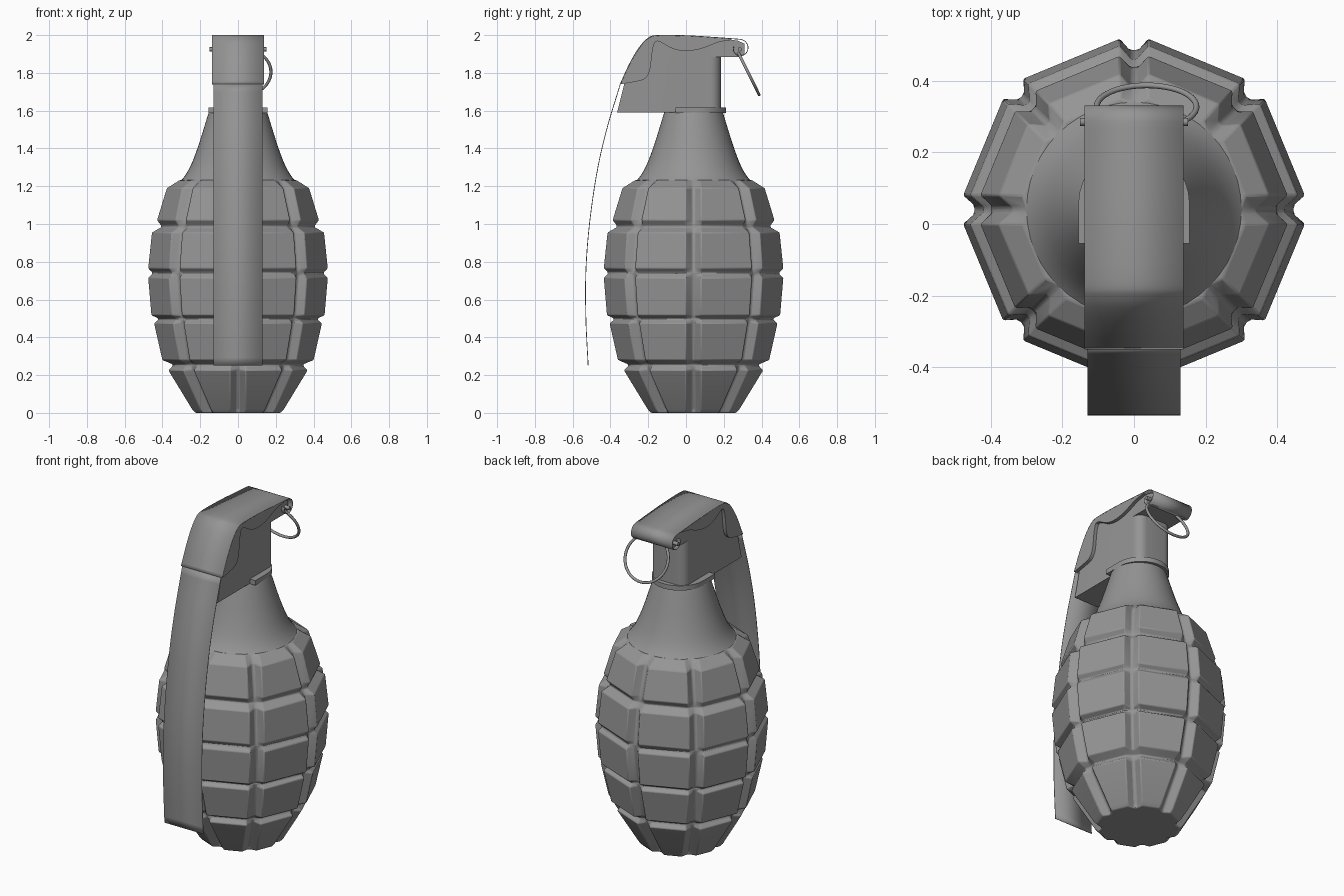
import bpy, bmesh, math
from mathutils import Vector

cube = bpy.data.objects.get("Cube")
if cube:
    bpy.data.objects.remove(cube, do_unlink=True)

metal = bpy.data.materials.new("gunmetal_grey")
metal.use_nodes = True
GREY = (0.3, 0.3, 0.3, 1)
metal.diffuse_color = GREY
metal.node_tree.nodes["Principled BSDF"].inputs["Base Color"].default_value = GREY
AXIS_Y = 0.04   # body axis


def finish(name, bm, angle=30, bevel=0.0, segments=2):
    bmesh.ops.recalc_face_normals(bm, faces=bm.faces)
    mesh = bpy.data.meshes.new(name)
    bm.to_mesh(mesh)
    bm.free()
    mesh.materials.append(metal)
    obj = bpy.data.objects.new(name, mesh)
    bpy.context.collection.objects.link(obj)
    if bevel:
        mod = obj.modifiers.new("Bevel", "BEVEL")
        mod.width, mod.segments = bevel, segments
        mod.limit_method, mod.angle_limit = "ANGLE", math.radians(25)
    bpy.ops.object.select_all(action="DESELECT")
    obj.select_set(True)
    bpy.context.view_layer.objects.active = obj
    bpy.ops.object.shade_smooth_by_angle(angle=math.radians(angle))
    return obj


def loft(name, rings, **kw):
    """Bridge closed rings of equal length and cap both ends."""
    bm = bmesh.new()
    loops = [[bm.verts.new(p) for p in ring] for ring in rings]
    n = len(loops[0])
    for a, b in zip(loops, loops[1:]):
        for i in range(n):
            j = (i + 1) % n
            bm.faces.new((a[i], a[j], b[j], b[i]))
    bm.faces.new(loops[0])
    bm.faces.new(loops[-1])
    return finish(name, bm, **kw)


def side_prism(name, outline, x0, x1, **kw):
    """Extrude a (y, z) outline across x."""
    return loft(name, [[(x, y, z) for y, z in outline] for x in (x0, x1)], **kw)


def smooth_path(points, steps=6):
    """Catmull-Rom curve through 2D points."""
    p = [Vector(q) for q in points]
    p = [2 * p[0] - p[1]] + p + [2 * p[-1] - p[-2]]
    out = []
    for a, b, c, d in zip(p, p[1:], p[2:], p[3:]):
        for i in range(steps):
            t = i / steps
            out.append(0.5 * (2 * b + (c - a) * t + (2 * a - 5 * b + 4 * c - d) * t * t
                              + (3 * b - a - 3 * c + d) * t ** 3))
    return [tuple(v) for v in out] + [tuple(p[-2])]


# Segmented body: eight sided rings notched at every corner
def body_ring(z, r, depth):
    pts = []
    for k in range(8):
        a = k * math.pi / 4
        c, s = math.cos(a), math.sin(a)
        for u, v in ((r, -0.04), (r - depth, -0.007), (r - depth, 0.007), (r, 0.04)):
            pts.append((u * c - v * s, u * s + v * c + AXIS_Y, z))
    return pts


ROWS = [(0.02, 0.245, 0.225, 0.370), (0.28, 0.402, 0.475, 0.446),
        (0.517, 0.460, 0.715, 0.477), (0.765, 0.477, 0.955, 0.457),
        (1.02, 0.430, 1.19, 0.378)]
rings = [body_ring(0, 0.225, 0.02)]
for i, (z0, r0, z1, r1) in enumerate(ROWS):
    rings += [body_ring(z0, r0, 0.038), body_ring(z1, r1, 0.038)]
    if i < len(ROWS) - 1:
        nz, nr = ROWS[i + 1][:2]
        mid, low = (z1 + nz) / 2, min(r1, nr) - 0.022
        for dz in (-0.005, 0.005):
            rings.append(body_ring(mid + dz, low, 0.01))
rings.append(body_ring(1.232, 0.31, 0.01))
loft("segmented_body", rings, bevel=0.008)

# Tapered round neck
neck = smooth_path([(0.33, 1.2), (0.285, 1.25), (0.25, 1.31), (0.215, 1.4),
                    (0.183, 1.5), (0.157, 1.585), (0.15, 1.6)], 3)
TURN = [2 * math.pi * i / 48 for i in range(48)]
loft("neck", [[(r * math.cos(a), AXIS_Y + r * math.sin(a), z) for a in TURN] for r, z in neck])

# Collar with a square front and round back
collar = [(-0.155, -0.055), (0.155, -0.055)]
collar += [(0.155 * math.cos(math.pi * i / 16), 0.058 + 0.155 * math.sin(math.pi * i / 16))
           for i in range(17)]
loft("collar", [[(x, y, z) for x, y in collar] for z in (1.588, 1.617)])


# Fuze head: sloped front, rounded back
def head_ring(z, front):
    w, r = 0.118, 0.055
    pts = [(-w, front), (w, front)]
    for side in (1, -1):
        for i in range(7):
            a = math.pi / 2 * (i / 6 if side > 0 else 1 + i / 6)
            pts.append((side * (w - r) + r * math.cos(a), 0.13 + r * math.sin(a), z))
    return [(p[0], p[1], z) for p in pts]


loft("fuze_head", [head_ring(1.59, -0.365), head_ring(1.75, -0.325),
                   head_ring(1.93, -0.235), head_ring(1.975, -0.17)])
side_prism("head_ear", [(0.1, 1.885), (0.29, 1.885), (0.31, 1.9), (0.31, 1.955),
                        (0.27, 1.972), (0.1, 1.982)], -0.118, 0.118)

# Safety lever: a thin strip, wide over the head and rolled at the back
drop = smooth_path([(-0.518, 0.25), (-0.53, 0.5), (-0.53, 0.75), (-0.511, 1.0),
                    (-0.472, 1.27), (-0.42, 1.5), (-0.348, 1.74)])
crest = smooth_path([(-0.348, 1.74), (-0.3, 1.845), (-0.25, 1.93), (-0.205, 1.98),
                     (-0.155, 1.998), (0, 1.997), (0.15, 1.988), (0.285, 1.978)])
curl = [(0.285 + (0.048 - 0.003 * i / 4) * math.sin(i * math.pi / 12),
         1.93 + (0.048 - 0.003 * i / 4) * math.cos(i * math.pi / 12)) for i in range(1, 20)]


def strip(name, path, half):
    bm = bmesh.new()
    pairs = [[bm.verts.new((x, y, z)) for x in (-half, half)] for y, z in path]
    for (a, b), (c, d) in zip(pairs, pairs[1:]):
        bm.faces.new((a, b, d, c))
    obj = finish(name, bm, angle=40)
    mod = obj.modifiers.new("Thickness", "SOLIDIFY")
    mod.thickness, mod.offset = 0.004, 0
    return obj


strip("lever_strip", drop, 0.13)
strip("lever_crest", crest + curl, 0.138)

# Lever side flanges with a wavy lower edge
wave = smooth_path([(0.24, 1.974), (0.17, 1.962), (0.08, 1.928), (0, 1.916),
                    (-0.07, 1.928), (-0.15, 1.968), (-0.175, 1.93), (-0.19, 1.82),
                    (-0.215, 1.772), (-0.26, 1.755), (-0.345, 1.74)], 4)
for side, label in ((1, "left"), (-1, "right")):
    side_prism("lever_flange_" + label, [p for p in crest if p[0] < 0.26] + wave[:-1],
               side * 0.117, side * 0.138)

# Pin and pull ring
bpy.ops.mesh.primitive_cylinder_add(vertices=16, radius=0.011, depth=0.3,
                                    location=(0, 0.285, 1.925), rotation=(0, math.pi / 2, 0))
bpy.context.object.name = "pin"
bpy.context.object.data.materials.append(metal)
bpy.ops.object.shade_smooth_by_angle(angle=math.radians(40))
bpy.ops.mesh.primitive_torus_add(major_segments=48, minor_segments=10, major_radius=0.134,
                                 minor_radius=0.008, location=(0.035, 0.327, 1.805),
                                 rotation=(math.radians(-63.5), 0, 0))
ring = bpy.context.object
ring.name = "pull_ring"
ring.scale.x = 1.04
ring.data.materials.append(metal)
bpy.ops.object.shade_smooth_by_angle(angle=math.radians(60))
